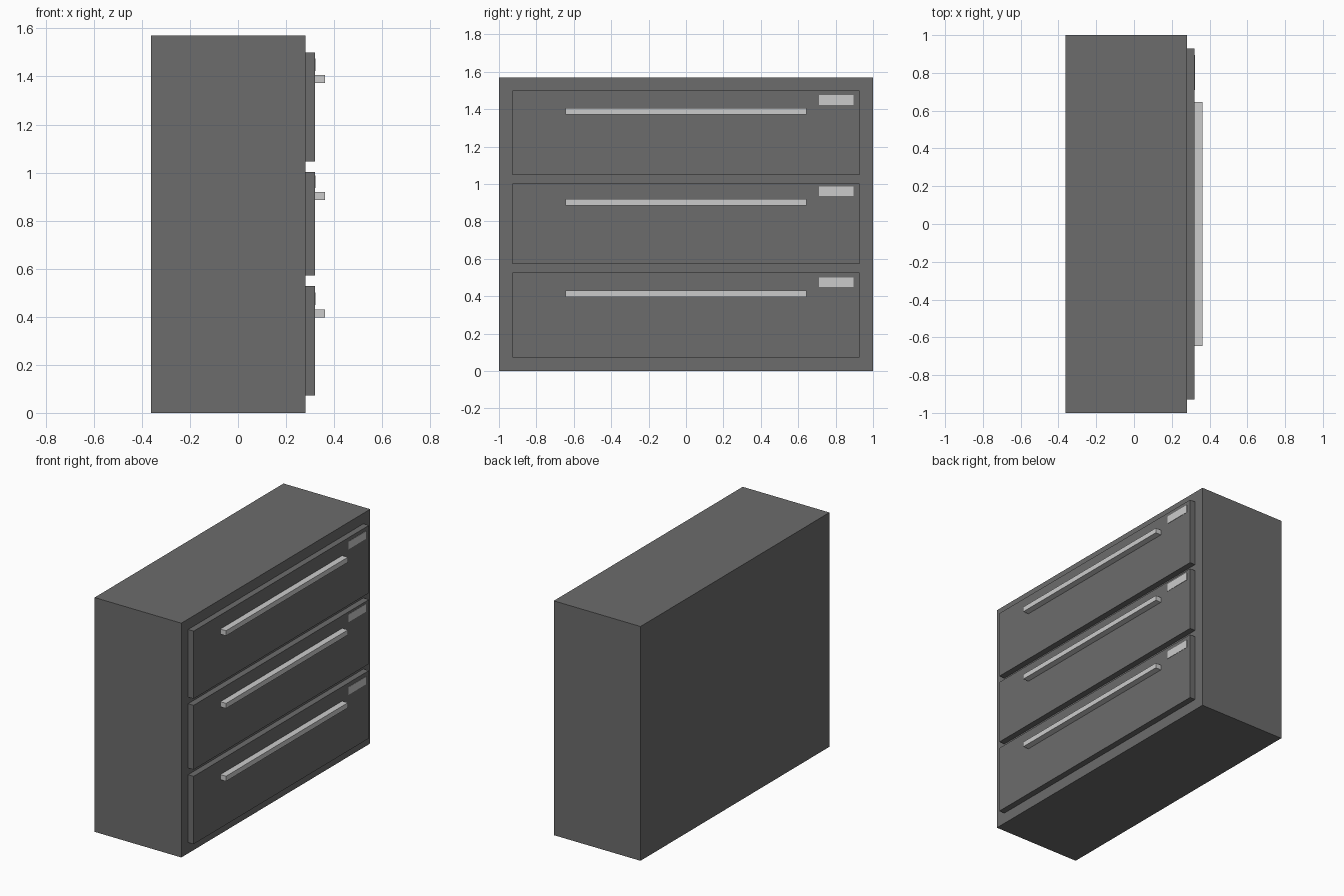
import bpy

if "Cube" in bpy.data.objects:
    bpy.data.objects.remove(bpy.data.objects["Cube"])


def material(name, grey):
    m = bpy.data.materials.new(name)
    m.diffuse_color = (grey, grey, grey, 1)
    m.use_nodes = True
    m.node_tree.nodes["Principled BSDF"].inputs["Base Color"].default_value = m.diffuse_color
    return m


dark = material("dark grey", 0.15)
light = material("light grey", 0.60)


def box(name, x, y, z, mat):
    """Box from (min, max) ranges on each axis."""
    bpy.ops.mesh.primitive_cube_add(size=1)
    o = bpy.context.object
    o.name = name
    for v in o.data.vertices:
        v.co = [r[0] if c < 0 else r[1] for r, c in zip((x, y, z), v.co)]
    o.data.materials.append(mat)
    return o


# Cabinet body
box("cabinet_body", (-0.363, 0.28), (-1, 1), (0, 1.57), dark)

# Drawers: front panel, bar handle and label plate (bottom to top)
drawers = [
    ("bottom", 0.073, 0.527, 0.397, 0.448),
    ("middle", 0.572, 1.003, 0.885, 0.935),
    ("top", 1.047, 1.50, 1.372, 1.423),
]
for name, z0, z1, handle_z, label_z in drawers:
    box(name + "_drawer_front", (0.28, 0.321), (-0.928, 0.928), (z0, z1), dark)
    box(name + "_drawer_handle", (0.321, 0.363), (-0.645, 0.645),
        (handle_z, handle_z + 0.034), light)
    box(name + "_drawer_label", (0.319, 0.323), (0.71, 0.896),
        (label_z, label_z + 0.052), light)
